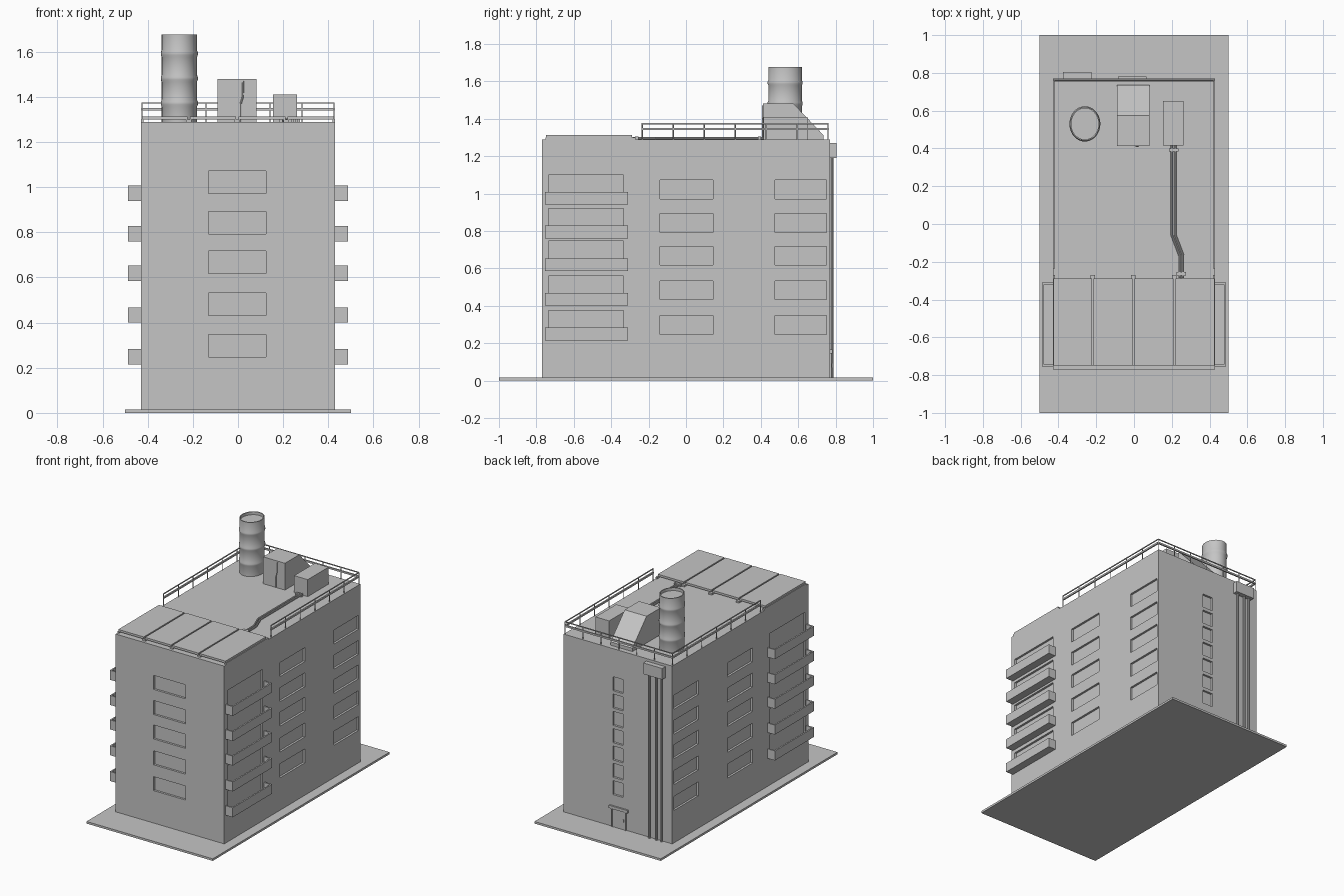
import bpy, bmesh, math
from mathutils import Matrix, Vector

if "Cube" in bpy.data.objects:
    bpy.data.objects.remove(bpy.data.objects["Cube"], do_unlink=True)

GREY = (0.56, 0.56, 0.56, 1.0)
mat = bpy.data.materials.new("plain grey")
mat.use_nodes = True
mat.diffuse_color = GREY
mat.node_tree.nodes["Principled BSDF"].inputs["Base Color"].default_value = GREY


def add_box(bm, x, y, z):
    """Add a box given (min, max) pairs."""
    size = [b - a for a, b in (x, y, z)]
    mid = [(a + b) / 2 for a, b in (x, y, z)]
    bmesh.ops.create_cube(bm, size=1, matrix=Matrix.Translation(mid) @ Matrix.Diagonal((*size, 1)))


def add_tube(bm, a, b, r, sides=8):
    """Add a straight round bar from a to b."""
    a, b = Vector(a), Vector(b)
    d = b - a
    m = Matrix.Translation((a + b) / 2) @ d.to_track_quat('Z', 'Y').to_matrix().to_4x4()
    bmesh.ops.create_cone(bm, cap_ends=True, segments=sides, radius1=r, radius2=r, depth=d.length, matrix=m)


def finish(name, bm):
    mesh = bpy.data.meshes.new(name)
    bmesh.ops.recalc_face_normals(bm, faces=bm.faces)
    bm.to_mesh(mesh)
    bm.free()
    mesh.materials.append(mat)
    obj = bpy.data.objects.new(name, mesh)
    bpy.context.collection.objects.link(obj)
    return obj


def boxes(name, items):
    bm = bmesh.new()
    for item in items:
        add_box(bm, *item)
    return finish(name, bm)


def select_only(obj):
    bpy.ops.object.select_all(action='DESELECT')
    obj.select_set(True)
    bpy.context.view_layer.objects.active = obj


W, D, ROOF = 0.43, 0.77, 1.288
FLOORS = (0.215, 0.40, 0.585, 0.76, 0.94)
CUT = 0.015

# Ground slab and main block
boxes("ground_slab", [((-0.5, 0.5), (-1, 1), (0, 0.015))])
block = boxes("building", [((-W, W), (-D, D), (0.015, ROOF))])

# Window and balcony door recesses
cuts = []
for z in FLOORS:
    for s in (-1, 1):
        x = tuple(sorted((s * (W - CUT), s * (W + 0.05))))
        cuts.append((x, (-0.14, 0.145), (z + 0.032, z + 0.132)))
        cuts.append((x, (0.475, 0.752), (z + 0.032, z + 0.132)))
        cuts.append((x, (-0.735, -0.335), (z + 0.01, z + 0.16)))
    cuts.append(((-0.13, 0.125), (-D - 0.05, -D + CUT), (z + 0.032, z + 0.132)))
for i in range(7):
    z = 0.243 + 0.124 * i
    cuts.append(((-0.04, 0.04), (D - CUT, D + 0.05), (z, z + 0.1)))
cutter = boxes("window_cutter", cuts)
cutter.hide_render = True
mod = block.modifiers.new("windows", 'BOOLEAN')
mod.operation = 'DIFFERENCE'
mod.solver = 'EXACT'
mod.object = cutter
select_only(block)
bpy.ops.object.modifier_apply(modifier=mod.name)
bpy.data.objects.remove(cutter, do_unlink=True)

# Balconies: floor, outer wall and two end walls
parts = []
Y0, Y1, OUT, T = -0.755, -0.31, 0.487, 0.01
for z in FLOORS:
    for s in (-1, 1):
        def side(a, b):
            return tuple(sorted((s * a, s * b)))
        top = z + 0.068
        parts.append((side(W, OUT), (Y0, Y1), (z, z + T)))
        parts.append((side(OUT - T, OUT), (Y0, Y1), (z + T, top)))
        for y in (Y0, Y1 - T):
            parts.append((side(W, OUT - T), (y, y + T), (z + T, top)))
boxes("balconies", parts)

# Roof panels on bearers
xs = (-0.43, -0.2185, -0.003, 0.2145, 0.43)
boxes("roof_panels", [((a + 0.005, b - 0.005), (-0.748, -0.288), (1.299, 1.314))
                      for a, b in zip(xs, xs[1:])])
boxes("panel_bearers", [((max(-W, x - 0.012), min(W, x + 0.012)), (-0.75, -0.27), (ROOF, 1.3)) for x in xs])

# Roof railing with posts, on three sides
bm = bmesh.new()
RX, RY, RS = 0.425, 0.76, -0.237
for s in (-1, 1):
    add_box(bm, tuple(sorted((s * (RX - 0.005), s * (RX + 0.005)))), (RS, RY), (1.339, 1.351))
    add_box(bm, (s * RX - 0.003, s * RX + 0.003), (RS, RY), (1.37, 1.376))
    for i in range(7):
        add_tube(bm, (s * RX, RS + 0.003 + (RY - RS - 0.003) * i / 6, ROOF),
                 (s * RX, RS + 0.003 + (RY - RS - 0.003) * i / 6, 1.374), 0.003, 6)
add_box(bm, (-RX, RX), (RY - 0.005, RY + 0.005), (1.339, 1.351))
add_box(bm, (-RX, RX), (RY - 0.003, RY + 0.003), (1.37, 1.376))
for i in range(1, 6):
    x = -RX + 2 * RX * i / 6
    add_tube(bm, (x, RY, ROOF), (x, RY, 1.374), 0.003, 6)
finish("roof_railing", bm)

# Chimney: lathed profile with three bands and a shallow open top
profile = [(0.078, ROOF)]
for z in (1.372, 1.482, 1.592):
    profile += [(0.078, z - 0.016), (0.082, z - 0.006), (0.082, z + 0.006), (0.078, z + 0.016)]
profile += [(0.078, 1.676), (0.072, 1.676), (0.072, 1.655)]
bm = bmesh.new()
N = 40
rings = [[bm.verts.new((-0.26 + r * math.cos(2 * math.pi * i / N),
                        0.53 + 1.14 * r * math.sin(2 * math.pi * i / N), z)) for i in range(N)]
         for r, z in profile]
for a, b in zip(rings, rings[1:]):
    for i in range(N):
        bm.faces.new((a[i], a[(i + 1) % N], b[(i + 1) % N], b[i]))
bm.faces.new(rings[0])
bm.faces.new(rings[-1])
chimney = finish("chimney", bm)
select_only(chimney)
bpy.ops.object.shade_smooth_by_angle(angle=math.radians(35))

# Sloped roof hut: side profile extruded across x
bm = bmesh.new()
side_profile = [(0.413, ROOF), (0.413, 1.48), (0.575, 1.48), (0.735, 1.312), (0.735, ROOF)]
face = bm.faces.new([bm.verts.new((-0.09, y, z)) for y, z in side_profile])
ext = bmesh.ops.extrude_face_region(bm, geom=[face])["geom"]
bmesh.ops.translate(bm, vec=(0.173, 0, 0), verts=[g for g in ext if isinstance(g, bmesh.types.BMVert)])
finish("roof_hut", bm)
boxes("roof_unit", [((0.154, 0.262), (0.415, 0.65), (ROOF, 1.41))])

# Cable down the front of the hut
bm = bmesh.new()
cable = [(0.023, 0.411, 1.47), (0.021, 0.411, 1.40), (0.012, 0.411, 1.37), (0.012, 0.411, 1.29)]
for a, b in zip(cable, cable[1:]):
    add_tube(bm, a, b, 0.004, 6)
finish("hut_cable", bm)

# Twin roof pipes with end brackets
bm = bmesh.new()
path = [(0.21, 0.415), (0.21, -0.06), (0.25, -0.165), (0.25, -0.285)]
for off in (-0.009, 0.009):
    for (ax, ay), (bx, by) in zip(path, path[1:]):
        add_tube(bm, (ax + off, ay, 1.295), (bx + off, by, 1.295), 0.0065)
finish("roof_pipes", bm)
boxes("pipe_brackets", [((0.185, 0.235), (0.385, 0.4), (ROOF, 1.306)),
                        ((0.225, 0.275), (-0.273, -0.255), (ROOF, 1.306))])

# Rear junction box with three downpipes
boxes("junction_box", [((-0.375, -0.225), (D, 0.805), (1.19, 1.27))])
bm = bmesh.new()
for x in (-0.352, -0.312, -0.256):
    add_tube(bm, (x, 0.78, 0.015), (x, 0.78, 1.2), 0.008)
finish("downpipes", bm)

# Rear door with frame, canopy and handle
boxes("door_leaf", [((-0.06, 0.04), (D, 0.774), (0.015, 0.145))])
boxes("door_frame", [((-0.068, -0.06), (D, 0.779), (0.015, 0.145)),
                     ((0.04, 0.048), (D, 0.779), (0.015, 0.145)),
                     ((-0.085, 0.065), (D, 0.782), (0.145, 0.165))])
boxes("door_handle", [((-0.052, -0.044), (0.774, 0.781), (0.07, 0.09))])
